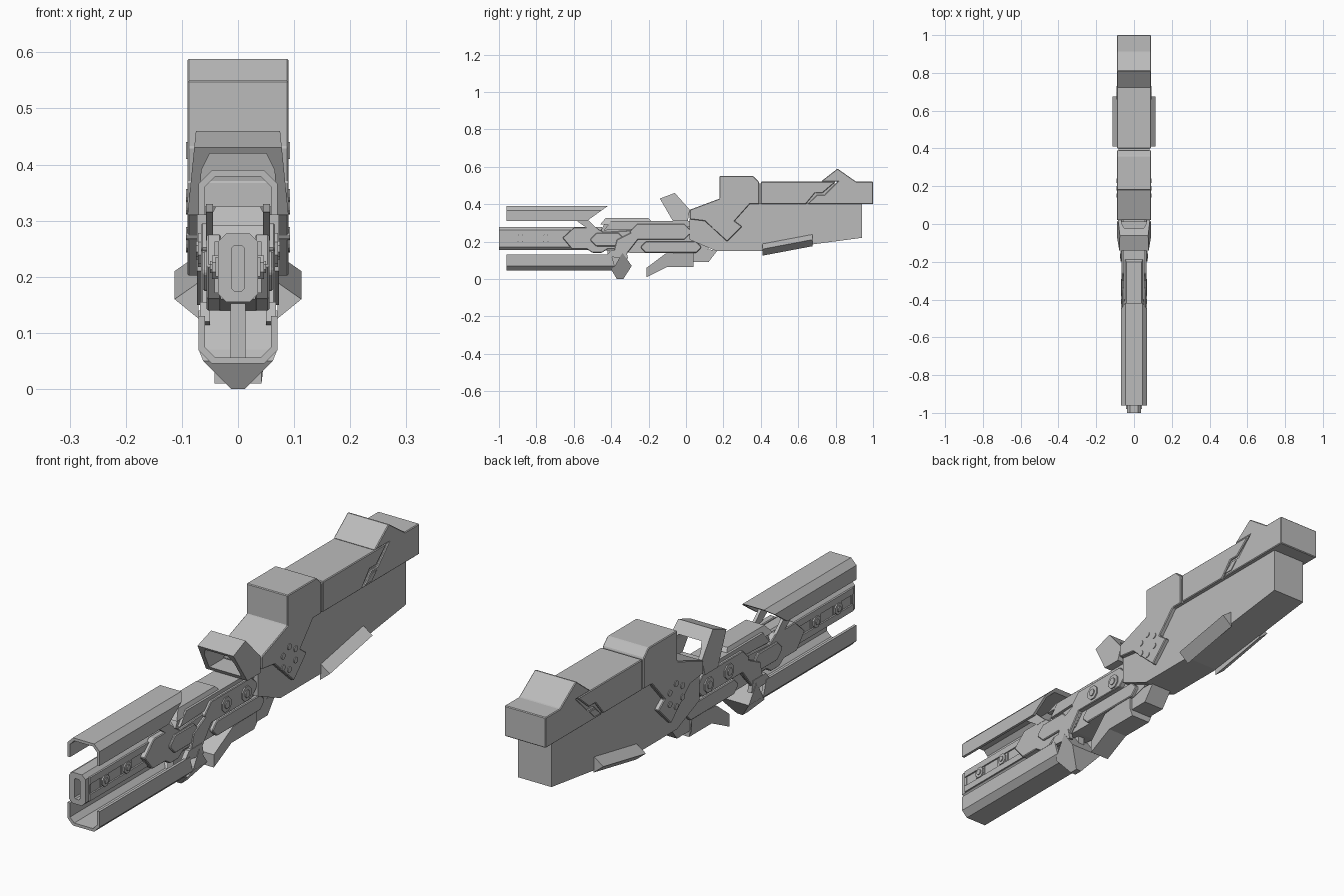
import bpy, bmesh
from math import cos, sin, pi

default_cube = bpy.data.objects.get("Cube")
if default_cube:
    bpy.data.objects.remove(default_cube, do_unlink=True)

shade = .5
grey = bpy.data.materials.new("plain grey")
grey.use_nodes = True
grey.diffuse_color = (shade, shade, shade, 1)
grey.node_tree.nodes["Principled BSDF"].inputs["Base Color"].default_value = grey.diffuse_color


# ---- Helpers ----
def finish(name, bm, bevel=0):
    bmesh.ops.recalc_face_normals(bm, faces=bm.faces)
    mesh = bpy.data.meshes.new(name)
    bm.to_mesh(mesh)
    bm.free()
    mesh.materials.append(grey)
    ob = bpy.data.objects.new(name, mesh)
    bpy.context.collection.objects.link(ob)
    if bevel:
        mod = ob.modifiers.new("edge", "BEVEL")
        mod.width, mod.segments, mod.limit_method = bevel, 1, "ANGLE"
    return ob


def bridge(bm, start, end):
    """Close two matching rings of points into a solid."""
    first = [bm.verts.new(p) for p in start]
    last = [bm.verts.new(p) for p in end]
    bm.faces.new(first)
    bm.faces.new(reversed(last))
    for i in range(len(first)):
        bm.faces.new((first[i - 1], first[i], last[i], last[i - 1]))


def block(name, profile, half_width, bevel=0):
    """Side profile (y, z) across the full width, which depends on z."""
    bm = bmesh.new()
    bridge(bm, [(-half_width(z), y, z) for y, z in profile],
           [(half_width(z), y, z) for y, z in profile])
    return finish(name, bm, bevel)


def slab(name, profile, half, bevel=0):
    """Side profile with one constant half width."""
    return block(name, profile, lambda z: half, bevel)


def plates(name, profile, inner, outer, bevel=0):
    """Mirrored pair of side plates between two distances from the middle."""
    bm = bmesh.new()
    for side in (-1, 1):
        bridge(bm, [(side * inner, y, z) for y, z in profile],
               [(side * outer, y, z) for y, z in profile])
    return finish(name, bm, bevel)


def sweep(name, section, start, end):
    """Cross-section (x, z) run along y to an end cut that depends on z."""
    bm = bmesh.new()
    bridge(bm, [(x, start, z) for x, z in section], [(x, end(z), z) for x, z in section])
    return finish(name, bm)


def mirrored(half):
    return half + [(-x, z) for x, z in reversed(half)]


def rect(left, right, low, high):
    return [(left, low), (right, low), (right, high), (left, high)]


def chamfered(left, right, low, high, c):
    """Rectangle with all four corners cut off by c."""
    return [(left + c, low), (right - c, low), (right, low + c), (right, high - c),
            (right - c, high), (left + c, high), (left, high - c), (left, low + c)]


def disc(y, z, radius, sides):
    angles = [2 * pi * (i + .5) / sides for i in range(sides)]
    return [(y + radius * cos(a), z + radius * sin(a)) for a in angles]


def cut(ob, cutter):
    mod = ob.modifiers.new("opening", "BOOLEAN")
    mod.operation, mod.object, mod.solver = "DIFFERENCE", cutter, "EXACT"
    bpy.context.view_layer.update()
    evaluated = ob.evaluated_get(bpy.context.evaluated_depsgraph_get())
    mesh = bpy.data.meshes.new_from_object(evaluated)
    ob.modifiers.clear()
    ob.data = mesh
    bpy.data.objects.remove(cutter, do_unlink=True)


# ---- Rear body: upper shell in three sections over a narrower hull ----
neck, back = .02, 1
floor, seam, deck, crown = .15, .4, .52, .55
shell_half, hull_half, edge = .09, .073, .003

slab("lower_hull", [(neck, .32), (neck, .21), (.16, floor), (.41, floor),
                    (.94, .22), (.94, seam), (.2, seam)], hull_half)
slab("shell_core", rect(.3, .98, seam, .51), .083)
slab("shell_front", [(neck, .32), (.1, .31), (.22, .2), (.3, .28), (.26, .31), (.34, seam),
                     (.39, seam), (.39, deck), (.36, crown), (.18, crown), (.18, .43),
                     (neck, .37)], shell_half, edge)
slab("shell_middle", [(.4, seam), (.64, seam), (.69, .46), (.73, .46), (.8, deck),
                      (.4, deck)], shell_half, edge)
slab("shell_rear", [(.65, seam), (back, seam), (back, deck), (.91, deck), (.81, .59),
                    (.72, deck), (.81, deck), (.74, .45), (.7, .45)], shell_half, edge)
plates("rear_vent", [(.66, .41), (.7, .41), (.73, .44), (.7, .44)], hull_half, shell_half + edge)

# Six studs in a ring on each side of the shell
for y, z in disc(.19, .3, .045, 6):
    plates("shell_stud", disc(y, z, .012, 12), hull_half, shell_half + edge)

# Wedge fins low on the sides
bm = bmesh.new()
for side in (-1, 1):
    corners = []
    for y, rise in ((.41, 0), (.675, .05)):
        for x, z in ((.07, .19), (.113, .16), (.07, .125)):
            corners.append(bm.verts.new((side * x, y, z + rise)))
    bmesh.ops.convex_hull(bm, input=corners)
finish("side_fins", bm)

# Hollow sight frame
sight = block("sight_frame", [(-.14, .43), (-.06, .46), (neck, .37), (.01, .31), (-.07, .31)],
              lambda z: shell_half - (z - .31) / 10)
cut(sight, sweep("sight_opening", mirrored([(.07, .325), (.065, .39), (.05, .42)]),
                 -.3, lambda z: .2))

# ---- Receiver ----
spine = .31
slab("receiver_core", [(-.5, .16), (-.43, spine), (.05, spine), (.12, .26), (.12, .16),
                       (.05, .14), (-.3, .14)], .046)
block("receiver_ridge", [(-.46, .29), (-.43, .325), (-.2, .325), (-.17, .29)],
      lambda z: .04 if z > spine else .056)
plates("receiver_shoulder", [(-.44, .26), (-.4, spine), (.08, spine), (.08, .28)], .04, .056)

# Layered plates on the receiver sides
plates("forward_plate", [(-.66, .22), (-.6, .275), (-.48, .275), (-.44, .25), (-.29, .26),
                         (-.25, .22), (-.3, .16), (-.42, .16), (-.45, .14), (-.5, .14),
                         (-.53, .16), (-.61, .16)], .03, .056, edge)
plates("forward_trim", chamfered(-.51, -.33, .175, .245, .03), .05, .063, edge)
plates("bracket_leg", [(-.37, .21), (-.29, .25), (-.25, .22), (-.32, .13), (-.39, .13)],
       .05, .066, edge)
plates("disc_plate", chamfered(-.3, .03, .21, .295, .04), .04, .066, edge)
plates("lower_plate", chamfered(-.24, .08, .14, .2, .025), .04, .06, edge)

# ---- Barrel with a slotted muzzle and grooved sides ----
muzzle, barrel_half, axis = -1, .036, .217
barrel = sweep("barrel", chamfered(-barrel_half, barrel_half, .155, .277, .015),
               muzzle, lambda z: -.45)
cut(barrel, sweep("muzzle_slot", chamfered(-.012, .012, .175, .255, .005),
                  muzzle - .1, lambda z: -.8))
for offset in (-.033, .033):
    middle = axis + offset
    plates("barrel_strip", rect(-.98, -.58, middle - .013, middle + .013), .034, .042)
for start, length in ((-.98, .01), (-.91, .05), (-.78, .06), (-.64, .06)):
    plates("barrel_spacer", rect(start, start + length, .2, .235), .034, .04)

# Octagonal bosses with raised caps
for y, z, radius, face in ((-.885, axis, .023, .046), (-.75, axis, .023, .046),
                           (-.17, .25, .03, .071), (-.045, .245, .03, .071)):
    plates("boss", disc(y, z, radius, 8), face - .02, face)
    plates("boss_cap", disc(y, z, radius / 2, 8), face - .01, face + .004)


# ---- Open channel rails above and below the barrel ----
def channel(name, lip, crest, end):
    out = 1 if crest > lip else -1
    wall, corner = .011, .024
    outer = mirrored([(.07, lip), (.07, crest - out * corner), (.07 - corner, crest)])
    inner = mirrored([(.07 - wall, lip), (.07 - wall, crest - out * (corner + wall / 2)),
                      (.07 - corner - wall / 2, crest - out * wall)])
    sweep(name, outer + inner[::-1], -.96, end)


channel("upper_rail", spine, .39, lambda z: -.53 + (z - spine) * 1.4)
channel("lower_rail", .13, .045, lambda z: -.36 - z * .3)
plates("upper_rail_link", [(-.59, .315), (-.54, .33), (-.47, .265), (-.52, .265)], .045, .057)
plates("lower_rail_link", [(-.43, .12), (-.4, .155), (-.32, .155), (-.31, .11)], .05, .068)
slab("centre_strut", rect(-.42, -.32, .05, .16), .013)

# ---- Fore grip and underside guard ----
block("fore_grip", [(-.4, .05), (-.37, 0), (-.335, 0), (-.29, .07), (-.34, .14), (-.38, .07)],
      lambda z: min(.07, .012 + z))
block("under_guard", [(-.21, .01), (-.21, .06), (-.11, .135), (.04, .145), (.04, .095),
                      (.04, .065), (-.1, .065)], lambda z: .055 if z > .08 else .042)
slab("guard_rear", [(.03, .16), (.17, .155), (.12, .09), (.03, .09)], .045)
